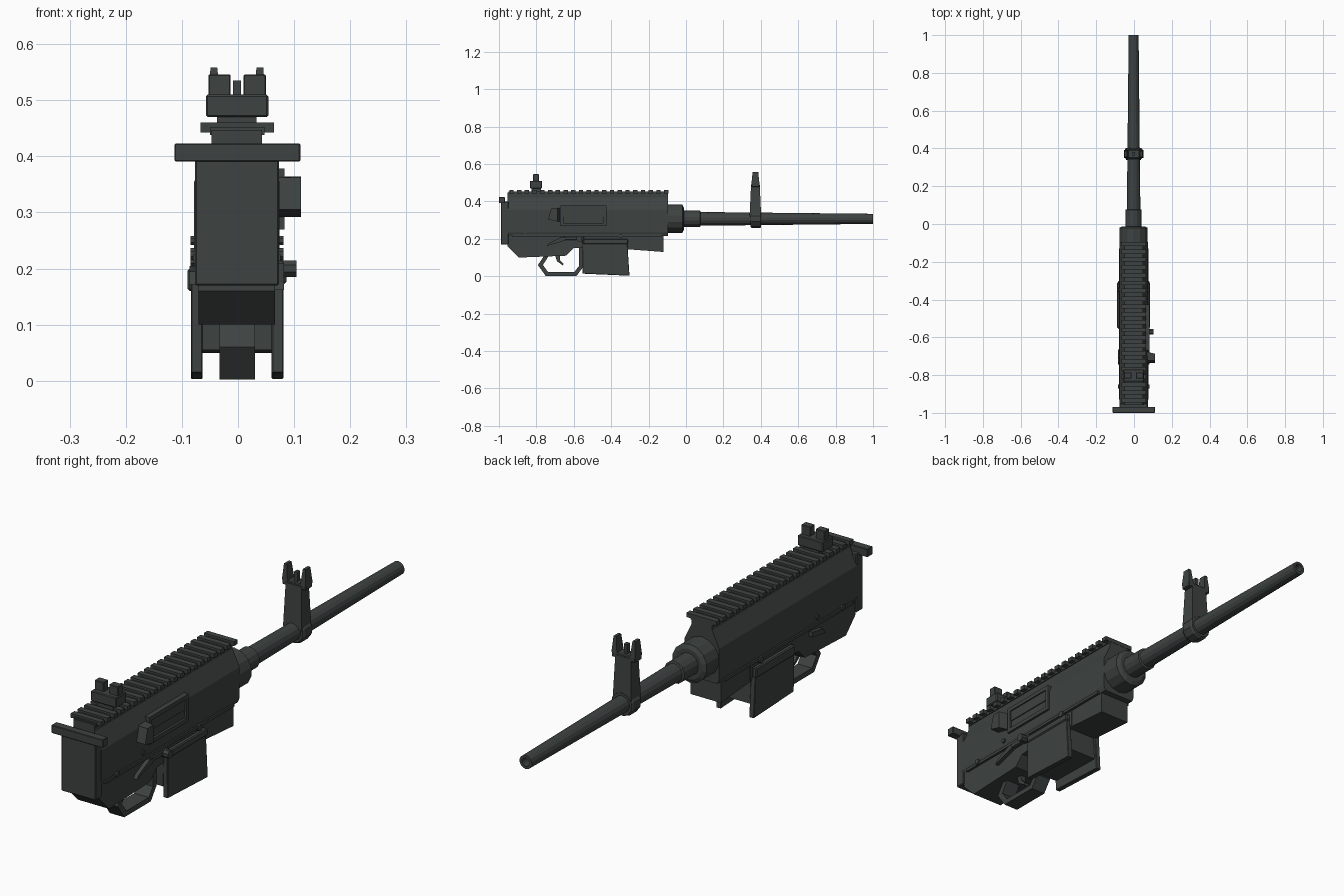
import bpy, bmesh, math
from mathutils import Matrix, Vector

mat = bpy.data.materials.new("dark grey green")
mat.diffuse_color = (0.047, 0.055, 0.053, 1)
CX = -0.002          # centre plane of the body
CZ = 0.307           # barrel axis height


def finish(name, bm, bevel=0):
    bmesh.ops.recalc_face_normals(bm, faces=bm.faces)
    me = bpy.data.meshes.new(name)
    bm.to_mesh(me)
    bm.free()
    me.materials.append(mat)
    ob = bpy.data.objects.new(name, me)
    bpy.context.collection.objects.link(ob)
    if bevel:
        m = ob.modifiers.new("bevel", 'BEVEL')
        m.width, m.segments = bevel, 1
    return ob


def prism(name, pts, to3d, a, b, bevel=0):
    """Extrude a closed 2D outline between a and b."""
    bm = bmesh.new()
    lo = [bm.verts.new(to3d(p, a)) for p in pts]
    hi = [bm.verts.new(to3d(p, b)) for p in pts]
    n = len(pts)
    bm.faces.new(lo)
    bm.faces.new(hi[::-1])
    for i in range(n):
        bm.faces.new((lo[i], hi[i], hi[(i + 1) % n], lo[(i + 1) % n]))
    return finish(name, bm, bevel)


def side(name, pts, x0, x1, bevel=0):       # outline in (y, z)
    return prism(name, pts, lambda p, t: (t, p[0], p[1]), x0, x1, bevel)


def section(name, pts, y0, y1, bevel=0):    # outline in (x, z)
    return prism(name, pts, lambda p, t: (p[0], t, p[1]), y0, y1, bevel)


def box(name, x, y, z, bevel=0):
    return side(name, [(y[0], z[0]), (y[1], z[0]), (y[1], z[1]), (y[0], z[1])], x[0], x[1], bevel)


def lathe(name, prof, n=12, closed=False):
    """Spin a (y, radius) profile about the barrel axis."""
    bm = bmesh.new()
    rings = [[bm.verts.new((CX + r * math.cos(2 * math.pi * (i + .5) / n), y,
                            CZ + r * math.sin(2 * math.pi * (i + .5) / n))) for i in range(n)]
             for y, r in prof]
    for a, b in zip(rings, rings[1:]):
        for i in range(n):
            bm.faces.new((a[i], a[(i + 1) % n], b[(i + 1) % n], b[i]))
    bm.faces.new(rings[0])
    bm.faces.new(rings[-1])
    return finish(name, bm)


def pin(name, x0, x1, y, z, r, n=8):
    pts = [(y + r * math.cos(2 * math.pi * (i + .5) / n), z + r * math.sin(2 * math.pi * (i + .5) / n))
           for i in range(n)]
    return side(name, pts, x0, x1)


def mirrored(half):
    return half + [(2 * CX - x, z) for x, z in reversed(half)]


# upper housing with sloped shoulders
section("upper_housing", mirrored([(0.066, 0.215), (0.074, 0.235), (0.074, 0.355), (0.043, 0.42), (0.043, 0.447)]),
        -0.955, -0.095)
# rear plate and cross bar
box("rear_plate", (-0.077, 0.073), (-0.99, -0.95), (0.17, 0.4), 0.003)
box("rear_cross_bar", (-0.113, 0.111), (-1.0, -0.968), (0.391, 0.423), 0.002)

# lower housing, following the underside line
side("lower_housing", [(-0.955, 0.226), (-0.955, 0.16), (-0.895, 0.10), (-0.64, 0.11), (-0.6, 0.15),
                       (-0.5, 0.155), (-0.3, 0.15), (-0.3, 0.226)], -0.07, 0.066)
side("front_block", [(-0.32, 0.226), (-0.32, 0.145), (-0.12, 0.13), (-0.12, 0.226)], -0.068, 0.064)
# thin parting ridge between the housings
for x0, x1 in ((-0.08, -0.07), (0.066, 0.076)):
    box("parting_ridge", (x0, x1), (-0.93, -0.13), (0.214, 0.225))

# top rail teeth
for i in range(21):
    y = -0.945 + i * 0.0414
    box("rail_tooth", (-0.067, 0.064), (y, y + 0.023), (0.443, 0.46))
box("rail_base", (-0.05, 0.047), (-0.95, -0.095), (0.438, 0.452))

# magazine well: middle block between two side plates
side("well_core", [(-0.55, 0.2), (-0.55, 0.055), (-0.315, 0.05), (-0.325, 0.2)], -0.066, 0.062)
plate = [(-0.555, 0.197), (-0.552, 0.014), (-0.302, 0.003), (-0.315, 0.197)]
for s, x0, x1 in (("left", -0.084, -0.063), ("right", 0.06, 0.081)):
    side("well_plate_" + s, plate, x0, x1, 0.002)
for x0, x1 in ((-0.09, -0.07), (0.066, 0.086)):
    box("well_rim", (x0, x1), (-0.55, -0.31), (0.172, 0.2) if x0 > 0 else (0.16, 0.2), 0.004)

# trigger guard loop and trigger
outer = [(-0.755, 0.115), (-0.792, 0.06), (-0.75, 0.002), (-0.585, 0.002), (-0.55, 0.05), (-0.55, 0.16)]
inner = [(-0.73, 0.115), (-0.765, 0.06), (-0.737, 0.022), (-0.598, 0.022), (-0.572, 0.055), (-0.572, 0.16)]
for a in range(5):
    side("trigger_guard", [outer[a], outer[a + 1], inner[a + 1], inner[a]], -0.033, 0.03)
side("trigger", [(-0.705, 0.13), (-0.69, 0.08), (-0.658, 0.058), (-0.655, 0.068), (-0.675, 0.088), (-0.675, 0.13)],
     -0.013, 0.009)

# ejection port frame and deflector on the right side
for y, z in (((-0.67, -0.425), (0.362, 0.378)), ((-0.67, -0.425), (0.27, 0.286)),
             ((-0.67, -0.655), (0.27, 0.378)), ((-0.44, -0.425), (0.27, 0.378))):
    box("port_frame", (0.06, 0.083), y, z)
box("port_cover", (0.06, 0.078), (-0.655, -0.44), (0.32, 0.362))
d = side("case_deflector", [(-0.737, 0.305), (-0.722, 0.362), (-0.675, 0.364), (-0.675, 0.292)], 0.065, 0.112)
for v in d.data.vertices:                    # slope its front end towards the port
    if v.co.x > 0.1 and v.co.y > -0.69:
        v.co.y -= 0.012

# control levers and pins
side("selector_lever_right", [(-0.745, 0.162), (-0.735, 0.175), (-0.665, 0.21), (-0.64, 0.205), (-0.65, 0.19)],
     0.06, 0.082)
box("catch_lever_right", (0.06, 0.082), (-0.65, -0.545), (0.193, 0.213), 0.003)
pin("catch_button", 0.07, 0.104, -0.57, 0.2, 0.016)
side("selector_lever_left", [(-0.745, 0.172), (-0.73, 0.195), (-0.665, 0.205), (-0.665, 0.185)], -0.086, -0.06)
pin("rear_pin", -0.085, 0.081, -0.86, 0.226, 0.012)
pin("front_pin", -0.085, 0.081, -0.35, 0.215, 0.012)
pin("middle_pin", -0.085, 0.081, -0.7, 0.25, 0.009)

# rear sight
box("rear_sight_stem", (-0.037, 0.033), (-0.825, -0.775), (0.45, 0.475))
box("rear_sight_base", (-0.057, 0.054), (-0.835, -0.77), (0.47, 0.51), 0.003)
for x in ((-0.053, -0.013), (0.01, 0.05)):
    box("rear_sight_post", x, (-0.817, -0.787), (0.505, 0.546), 0.002)

# barrel with hollow muzzle, nut and sleeve
lathe("barrel", [(0.05, 0.037), (1.0, 0.027), (1.0, 0.016), (0.94, 0.016)], 14)
lathe("barrel_sleeve", [(-0.04, 0.044), (0.075, 0.044), (0.078, 0.036)], 14)
lathe("barrel_nut", [(-0.11, 0.076), (-0.02, 0.076), (-0.012, 0.06)], 14)

# front sight: collar, tapered tower, cross piece, ears and blade
lathe("front_sight_collar", [(0.345, 0.044), (0.352, 0.049), (0.395, 0.049), (0.402, 0.044)], 10)
tower = box("front_sight_tower", (-0.042, 0.038), (0.34, 0.402), (0.32, 0.49))
for v in tower.data.vertices:
    if v.co.z > 0.4:
        v.co.y = 0.371 + (v.co.y - 0.371) * 0.75
        v.co.x = CX + (v.co.x - CX) * 0.85
box("front_sight_cross", (-0.054, 0.05), (0.35, 0.393), (0.478, 0.498), 0.003)
for s in (-1, 1):
    pts = [(CX + s * x, z) for x, z in ((0.028, 0.495), (0.052, 0.495), (0.047, 0.558), (0.035, 0.558))]
    ear = section("front_sight_ear", pts, 0.35, 0.393)
    for v in ear.data.vertices:
        if v.co.z > 0.52:
            v.co.y = 0.37 + (v.co.y - 0.37) * 0.7
box("front_sight_blade", (-0.009, 0.005), (0.362, 0.38), (0.49, 0.535))
